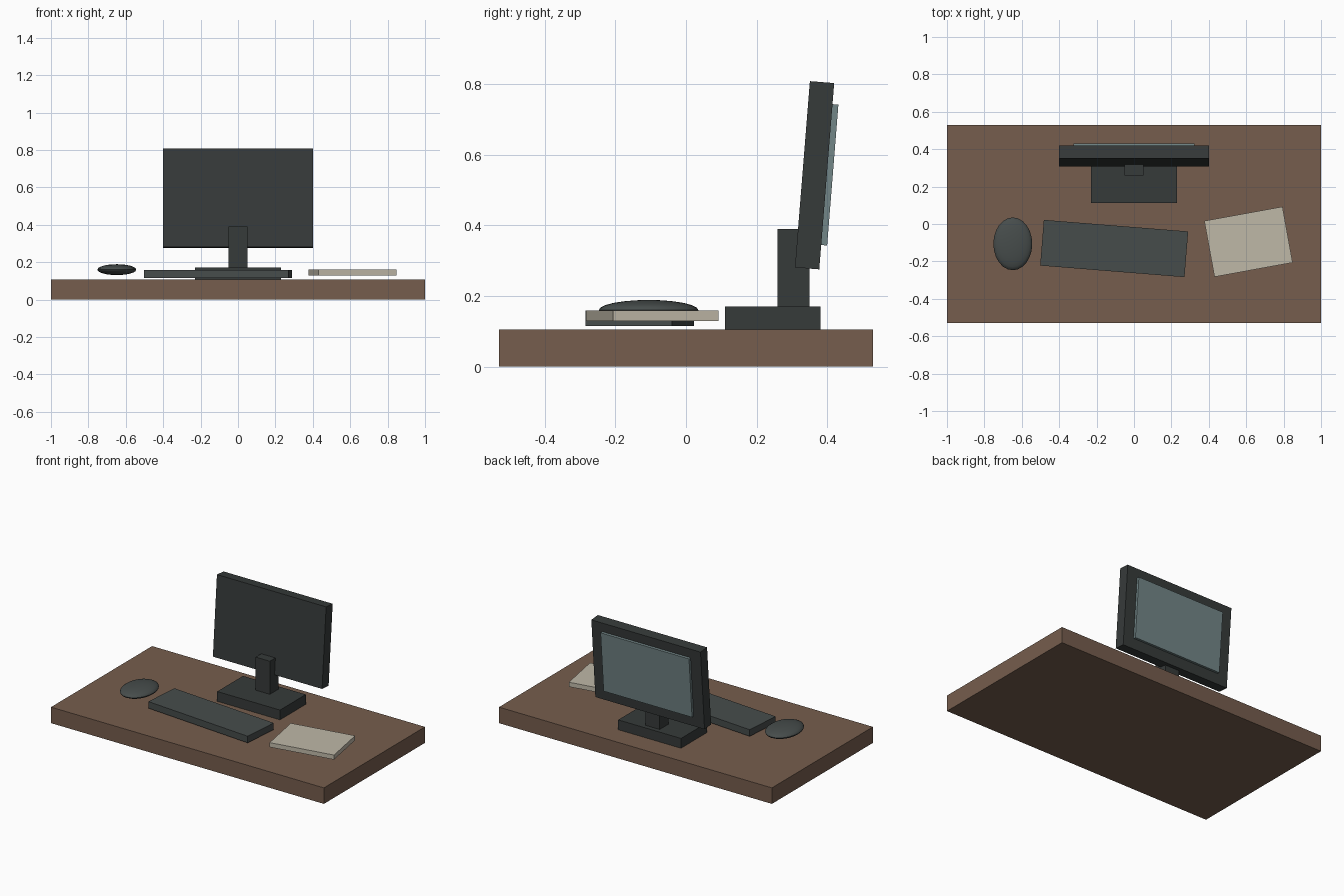
import bpy
import math

if "Cube" in bpy.data.objects:
    bpy.data.objects.remove(bpy.data.objects["Cube"])


def material(name, rgb):
    mat = bpy.data.materials.new(name)
    mat.diffuse_color = (*rgb, 1)
    mat.use_nodes = True
    mat.node_tree.nodes["Principled BSDF"].inputs["Base Color"].default_value = mat.diffuse_color
    return mat


WOOD = material("wood", (0.18, 0.11, 0.075))
DARK = material("dark_plastic", (0.037, 0.043, 0.042))
GREY = material("grey_plastic", (0.062, 0.073, 0.071))
PAPER = material("paper", (0.52, 0.48, 0.39))
GLASS = material("screen_glass", (0.17, 0.24, 0.245))


def box(name, center, size, mat, rot=(0, 0, 0)):
    bpy.ops.mesh.primitive_cube_add(size=1, location=center, rotation=rot)
    ob = bpy.context.object
    ob.name = name
    ob.scale = size
    ob.data.materials.append(mat)
    bpy.ops.object.transform_apply(location=False, rotation=False, scale=True)
    return ob


# Desk slab
box("desk_top", (0, 0, 0.053), (2, 1.058, 0.106), WOOD)

# Monitor stand
box("stand_base", (0, 0.246, 0.1385), (0.46, 0.27, 0.065), DARK)
box("stand_neck", (0, 0.3045, 0.28), (0.104, 0.091, 0.22), DARK)

# Tilted monitor housing, with the screen set on its rear face
TILT = -0.08
box("monitor_housing", (0, 0.364, 0.542), (0.8, 0.069, 0.529), DARK, (TILT, 0, 0))
out, up, depth = 0.0513, 0.0046, 0.034
d = out - depth / 2
c, s = math.cos(-TILT), math.sin(-TILT)
box("monitor_screen", (0, 0.364 + d * c + up * s, 0.542 - d * s + up * c),
    (0.648, depth, 0.40), GLASS, (TILT, 0, 0))

# Keyboard and notebook, each turned slightly on the desk
box("keyboard", (-0.106, -0.131, 0.137), (0.774, 0.245, 0.044), GREY, (0, 0, -0.08))
box("notebook", (0.612, -0.095, 0.1445), (0.425, 0.304, 0.030), PAPER, (0, 0, 0.18))

# Mouse: flattened ball
bpy.ops.mesh.primitive_uv_sphere_add(segments=24, ring_count=12, radius=1,
                                     location=(-0.648, -0.106, 0.16))
mouse = bpy.context.object
mouse.name = "mouse"
mouse.scale = (0.104, 0.141, 0.029)
mouse.data.materials.append(GREY)
bpy.ops.object.transform_apply(location=False, rotation=False, scale=True)
bpy.ops.object.shade_smooth_by_angle(angle=math.radians(40))
